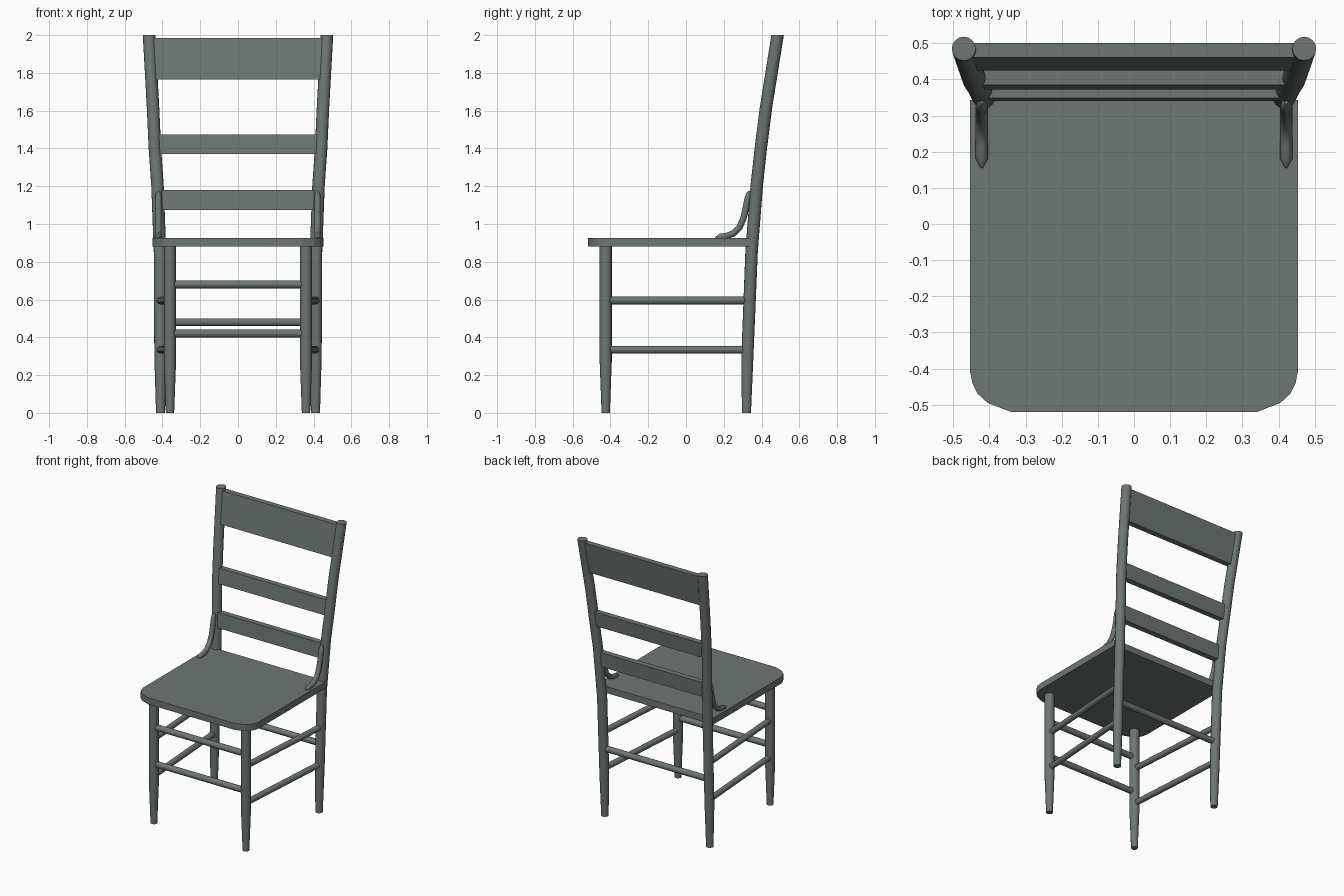
import bpy, bmesh, math
from mathutils import Vector

cube = bpy.data.objects.get("Cube")
if cube:
    bpy.data.objects.remove(cube, do_unlink=True)

GREY = (0.155, 0.182, 0.174, 1)
paint = bpy.data.materials.new("grey green paint")
paint.use_nodes = True
paint.diffuse_color = GREY
paint.node_tree.nodes["Principled BSDF"].inputs["Base Color"].default_value = GREY


def finish(bm, name, smooth=True):
    bmesh.ops.recalc_face_normals(bm, faces=bm.faces)
    mesh = bpy.data.meshes.new(name)
    bm.to_mesh(mesh)
    bm.free()
    obj = bpy.data.objects.new(name, mesh)
    bpy.context.collection.objects.link(obj)
    mesh.materials.append(paint)
    if smooth:
        bpy.ops.object.select_all(action='DESELECT')
        obj.select_set(True)
        bpy.context.view_layer.objects.active = obj
        bpy.ops.object.shade_smooth_by_angle(angle=math.radians(40))
    return obj


def tube(name, points, radii, level=False, sides=16):
    """Round bar along points; level keeps every ring horizontal."""
    bm = bmesh.new()
    pts = [Vector(p) for p in points]
    rings = []
    for i, (p, r) in enumerate(zip(pts, radii)):
        tangent = pts[min(i + 1, len(pts) - 1)] - pts[max(i - 1, 0)]
        if level:
            u, v = Vector((1, 0, 0)), Vector((0, 1, 0))
        else:
            side = Vector((0, 0, 1)) if abs(tangent.x) > abs(tangent.y) else Vector((1, 0, 0))
            v = tangent.cross(side).normalized()
            u = v.cross(tangent).normalized()
        angles = [math.tau * k / sides for k in range(sides)]
        rings.append([bm.verts.new(p + (u * math.cos(a) + v * math.sin(a)) * r) for a in angles])
    for a, b in zip(rings, rings[1:]):
        for k in range(sides):
            n = (k + 1) % sides
            bm.faces.new((a[k], a[n], b[n], b[k]))
    bm.faces.new(rings[0])
    bm.faces.new(rings[-1])
    return finish(bm, name)


def prism(name, outline, offset):
    """Extrude a flat outline along an offset."""
    bm = bmesh.new()
    face = bm.faces.new([bm.verts.new(p) for p in outline])
    out = bmesh.ops.extrude_face_region(bm, geom=[face])
    moved = [g for g in out["geom"] if isinstance(g, bmesh.types.BMVert)]
    bmesh.ops.translate(bm, verts=moved, vec=offset)
    return finish(bm, name, smooth=False)


# Seat with rounded front corners
half = [(0.453, 0.343), (0.453, -0.41), (0.447, -0.44), (0.432, -0.47),
        (0.405, -0.495), (0.34, -0.52)]
outline = half + [(-x, y) for x, y in reversed(half)]
prism("seat", [(x, y, 0.88) for x, y in outline], (0, 0, 0.046))

# Legs, back posts, side rungs and brackets on both sides
for s, side in ((1, "left"), (-1, "right")):
    tube(f"{side}_front_leg",
         [(s * 0.36, -0.425, z) for z in (0, 0.27, 0.9)],
         [0.022, 0.032, 0.032], level=True)

    post = [(0.41, 0.32, 0), (0.411, 0.325, 0.3), (0.413, 0.347, 0.85),
            (0.426, 0.374, 1.2), (0.44, 0.396, 1.4), (0.45, 0.424, 1.62),
            (0.471, 0.485, 2)]
    tube(f"{side}_back_post", [(s * x, y, z) for x, y, z in post],
         [0.024, 0.032] + [0.033] * 5, level=True)

    for z, label in ((0.595, "upper"), (0.335, "lower")):
        tube(f"{side}_{label}_rung",
             [(s * 0.36, -0.425, z), (s * 0.412, 0.33, z)], [0.02, 0.02], sides=12)

    # Curved bracket between seat and post
    bend = [(0.155, 0.928), (0.18, 0.932), (0.215, 0.936), (0.25, 0.95),
            (0.282, 0.98), (0.304, 1.03), (0.316, 1.08), (0.325, 1.13),
            (0.332, 1.16), (0.337, 1.175)]
    tube(f"{side}_bracket", [(s * 0.421, y, z) for y, z in bend],
         [0.003] + [0.017] * 7 + [0.014, 0.005], sides=12)

# Front and back rungs
for name, x, y, z in (("front_upper_rung", 0.36, -0.425, 0.68),
                      ("front_lower_rung", 0.36, -0.425, 0.42),
                      ("back_rung", 0.411, 0.332, 0.48)):
    tube(name, [(-x, y, z), (x, y, z)], [0.021, 0.021], sides=12)

# Tilted back slats: half width, bottom z, top z, front y at bottom and top
for name, w, z0, z1, y0, y1 in (("top_slat", 0.45, 1.765, 1.985, 0.425, 0.461),
                                ("middle_slat", 0.43, 1.37, 1.475, 0.372, 0.385),
                                ("lower_slat", 0.42, 1.075, 1.18, 0.34, 0.348)):
    prism(name, [(-w, y0, z0), (-w, y0 + 0.04, z0), (-w, y1 + 0.04, z1), (-w, y1, z1)],
          (2 * w, 0, 0))
